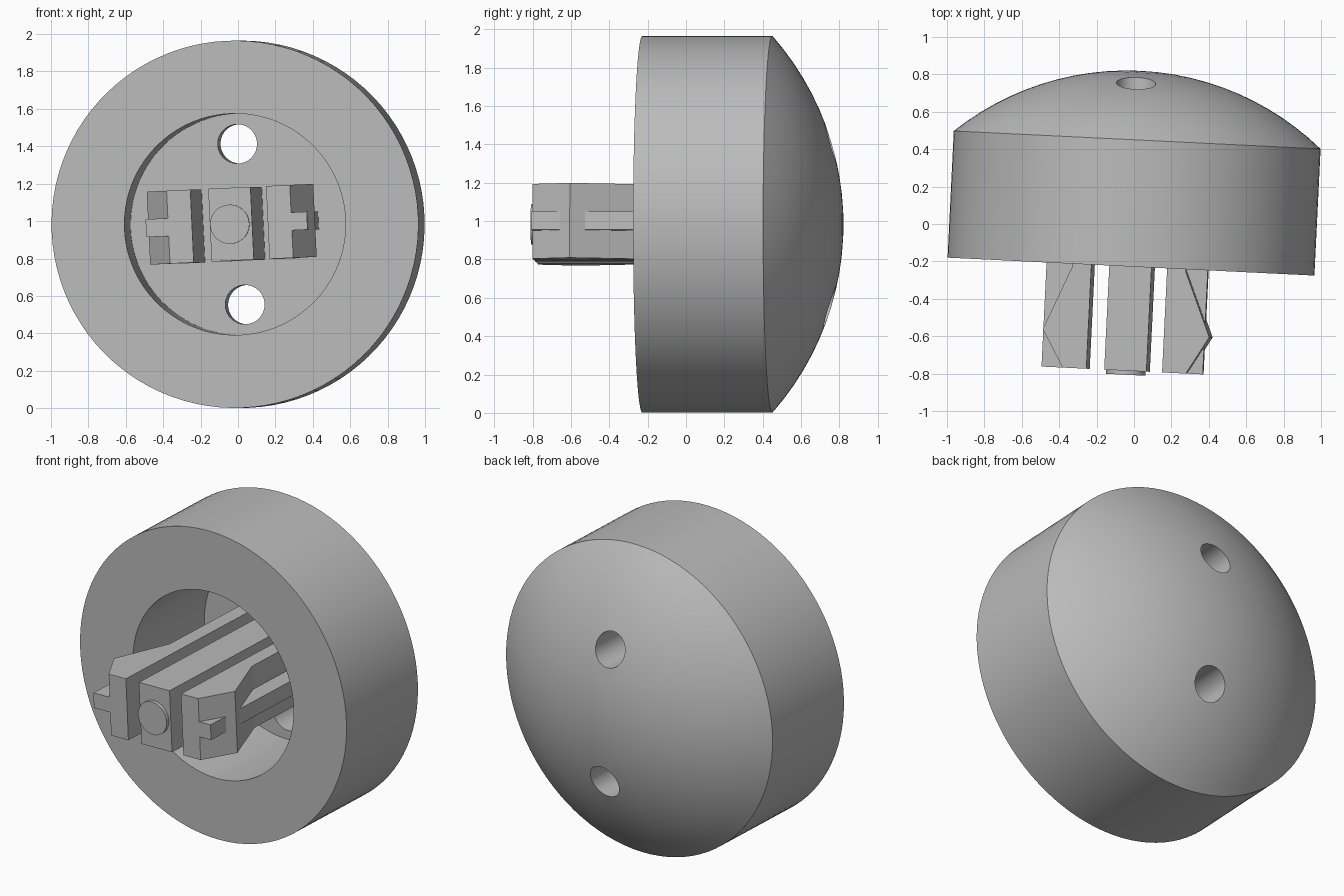
import bpy, bmesh, math
from mathutils import Matrix

if "Cube" in bpy.data.objects:
    bpy.data.objects.remove(bpy.data.objects["Cube"])

# Shared pose: slight yaw and roll of the whole fitting, axis along local y
POSE = (Matrix.Translation((-0.005, 0, 0.983))
        @ Matrix.Rotation(math.radians(-2.8), 4, 'Z')
        @ Matrix.Rotation(math.radians(-2.7), 4, 'Y'))
FRONT, BACK, APEX = -0.228, 0.45, 0.82
R_OUT, R_BORE, TIP = 0.982, 0.592, -0.785

grey = bpy.data.materials.new("grey")
grey.diffuse_color = (0.5, 0.5, 0.5, 1)
grey.use_nodes = True
grey.node_tree.nodes["Principled BSDF"].inputs["Base Color"].default_value = grey.diffuse_color


def make(name, bm):
    bmesh.ops.recalc_face_normals(bm, faces=bm.faces)
    mesh = bpy.data.meshes.new(name)
    bm.to_mesh(mesh)
    bm.free()
    mesh.materials.append(grey)
    ob = bpy.data.objects.new(name, mesh)
    bpy.context.collection.objects.link(ob)
    ob.matrix_world = POSE
    return ob


def prism(name, outline, half_height):
    """Extrude an (x, y) outline symmetrically along z."""
    bm = bmesh.new()
    face = bm.faces.new([bm.verts.new((x, y, -half_height)) for x, y in outline])
    ext = bmesh.ops.extrude_face_region(bm, geom=[face])
    moved = [v for v in ext['geom'] if isinstance(v, bmesh.types.BMVert)]
    bmesh.ops.translate(bm, verts=moved, vec=(0, 0, 2 * half_height))
    return make(name, bm)


def cylinder(name, radius, y0, y1, x=0, z=0, segments=48):
    bm = bmesh.new()
    bmesh.ops.create_cone(bm, cap_ends=True, segments=segments, radius1=radius,
                          radius2=radius, depth=y1 - y0,
                          matrix=Matrix.Translation((x, (y0 + y1) / 2, z))
                          @ Matrix.Rotation(math.pi / 2, 4, 'X'))
    return make(name, bm)


def smooth(ob):
    bpy.ops.object.select_all(action='DESELECT')
    ob.select_set(True)
    bpy.context.view_layer.objects.active = ob
    bpy.ops.object.shade_smooth_by_angle(angle=math.radians(25))


# Domed body: turned profile with an open bore at the front
profile = [(0, BACK), (R_BORE, BACK), (R_BORE, FRONT), (R_OUT, FRONT)]
rise = APEX - BACK
dome_r = (R_OUT ** 2 + rise ** 2) / (2 * rise)
sweep = math.asin(R_OUT / dome_r)
for i in range(13):
    a = sweep * (1 - i / 12)
    profile.append((dome_r * math.sin(a), APEX - dome_r * (1 - math.cos(a))))
bm = bmesh.new()
verts = [bm.verts.new((r, y, 0)) for r, y in profile]
edges = [bm.edges.new(p) for p in zip(verts, verts[1:])]
bmesh.ops.spin(bm, geom=verts + edges, cent=(0, 0, 0), axis=(0, 1, 0),
               angle=2 * math.pi, steps=96, use_merge=True)
bmesh.ops.remove_doubles(bm, verts=bm.verts, dist=1e-5)
body = make("domed_body", bm)

# Two screw holes through the dome
for side in (1, -1):
    cutter = cylinder("hole_cutter", 0.105, 0.3, 1.0, z=0.43 * side)
    cutter.hide_render = True
    cutter.hide_set(True)
    mod = body.modifiers.new("screw_hole", 'BOOLEAN')
    mod.operation = 'DIFFERENCE'
    mod.solver = 'EXACT'
    mod.object = cutter
bpy.context.view_layer.objects.active = body
for mod in list(body.modifiers):
    bpy.ops.object.modifier_apply(modifier=mod.name)
smooth(body)
for ob in [o for o in bpy.data.objects if o.name.startswith("hole_cutter")]:
    bpy.data.objects.remove(ob)

# Centre prong with a round button on its tip
END = BACK + 0.01
w = 0.113
prism("centre_prong", [(-w + .006, TIP), (w + .006, TIP), (w + .006, END), (-w + .006, END)], 0.195)
smooth(cylinder("tip_button", 0.105, TIP - 0.022, TIP + 0.02))

# Barbed side prongs, each with a straight rib along the middle
for side, label, rib in ((-1, "left", 0.45), (1, "right", 0.414)):
    barb = [(0.203, TIP), (0.33, TIP), (0.446, -0.585), (0.303, -0.24),
            (0.303, END), (0.203, END)]
    prism(label + "_prong", [(side * x, y) for x, y in barb], 0.195)
    bar = [(0.25, TIP), (rib, TIP), (rib, END), (0.25, END)]
    prism(label + "_rib", [(side * x, y) for x, y in bar], 0.048)
